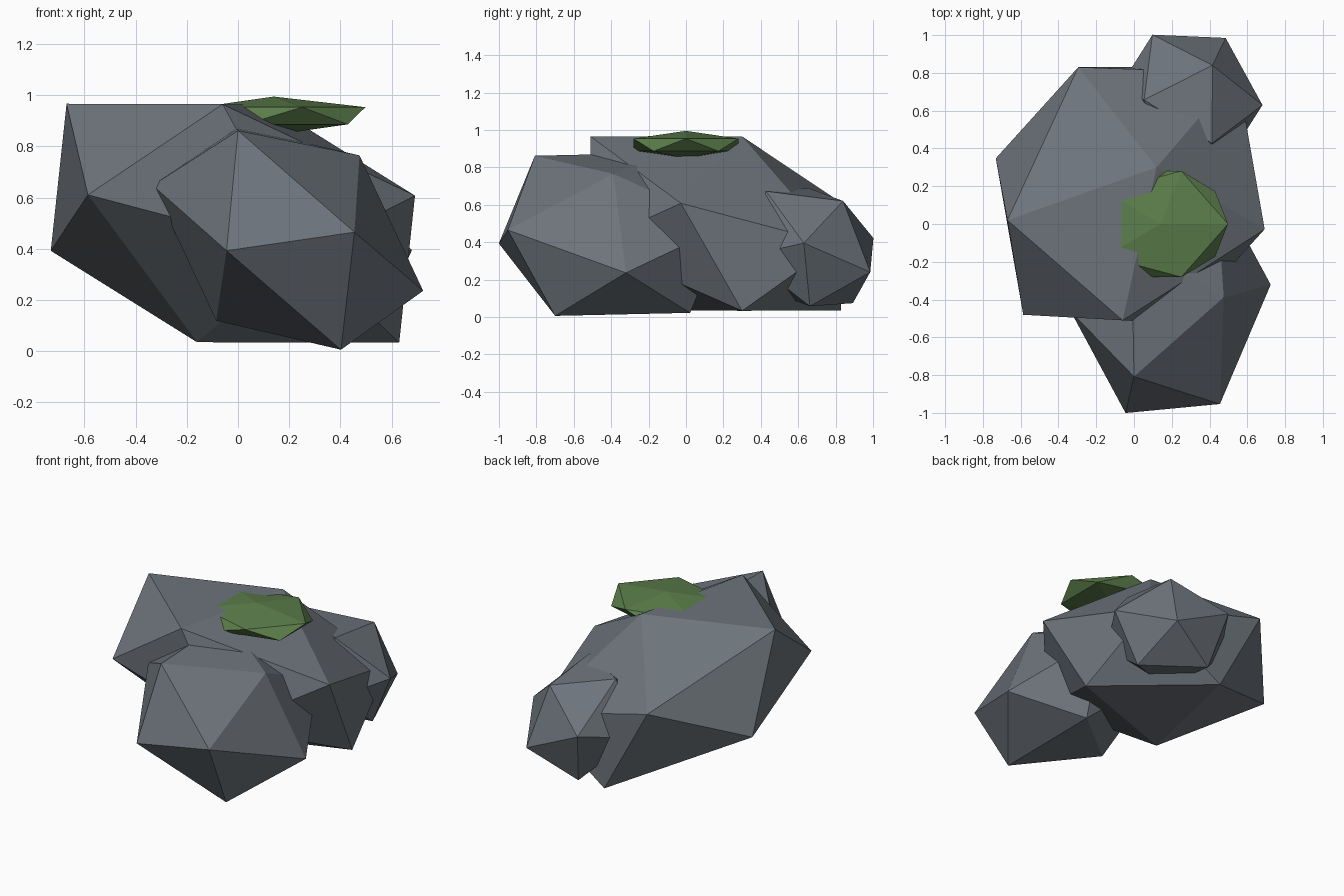
import bpy
import bmesh
from mathutils import Vector

GOLDEN = (5 ** 0.5 - 1) / 2

default = bpy.data.objects.get("Cube")
if default:
    bpy.data.objects.remove(default, do_unlink=True)


def make_material(name, color):
    mat = bpy.data.materials.new(name)
    mat.use_nodes = True
    mat.diffuse_color = color
    mat.node_tree.nodes["Principled BSDF"].inputs["Base Color"].default_value = color
    return mat


def finish(name, bm, mat):
    bmesh.ops.recalc_face_normals(bm, faces=bm.faces)
    mesh = bpy.data.meshes.new(name)
    bm.to_mesh(mesh)
    bm.free()
    mesh.materials.append(mat)
    obj = bpy.data.objects.new(name, mesh)
    bpy.context.collection.objects.link(obj)
    return obj


def boulder(name, center, a, b, c, mat):
    """Skewed icosahedron: the corners a, b, c of one face fix all the others."""
    center, a, b, c = map(Vector, (center, a, b, c))
    spokes = [a, b, c,
              GOLDEN * (a + b) - c,
              GOLDEN * (b + c) - a,
              GOLDEN * (c + a) - b]
    bm = bmesh.new()
    for spoke in spokes:
        for side in (1, -1):
            bm.verts.new(center + side * spoke)
    bmesh.ops.convex_hull(bm, input=bm.verts)
    return finish(name, bm, mat)


stone = make_material("slate_grey", (0.152, 0.174, 0.198, 1))
moss = make_material("moss_green", (0.105, 0.208, 0.070, 1))

# Three overlapping boulders
boulder("main_boulder", (-0.02, 0.16, 0.50),
        (-0.65, -0.14, 0.467), (-0.04, -0.67, 0.465), (0.14, 0.14, 0.465), stone)
boulder("front_boulder", (0.195, -0.393, 0.442),
        (-0.195, -0.415, 0.42), (0.28, 0.005, 0.323), (0.26, -0.56, 0.023), stone)
boulder("back_boulder", (0.29, 0.66, 0.373),
        (0.125, 0.18, 0.247), (0.39, -0.03, 0.022), (0.195, 0.325, -0.133), stone)

# Flat moss patch on the top
bm = bmesh.new()
bmesh.ops.create_icosphere(bm, subdivisions=1, radius=1)
bmesh.ops.scale(bm, vec=(0.4, 0.33, 0.075), verts=bm.verts)
bmesh.ops.translate(bm, vec=(0.14, 0, 0.92), verts=bm.verts)
finish("moss_patch", bm, moss)
